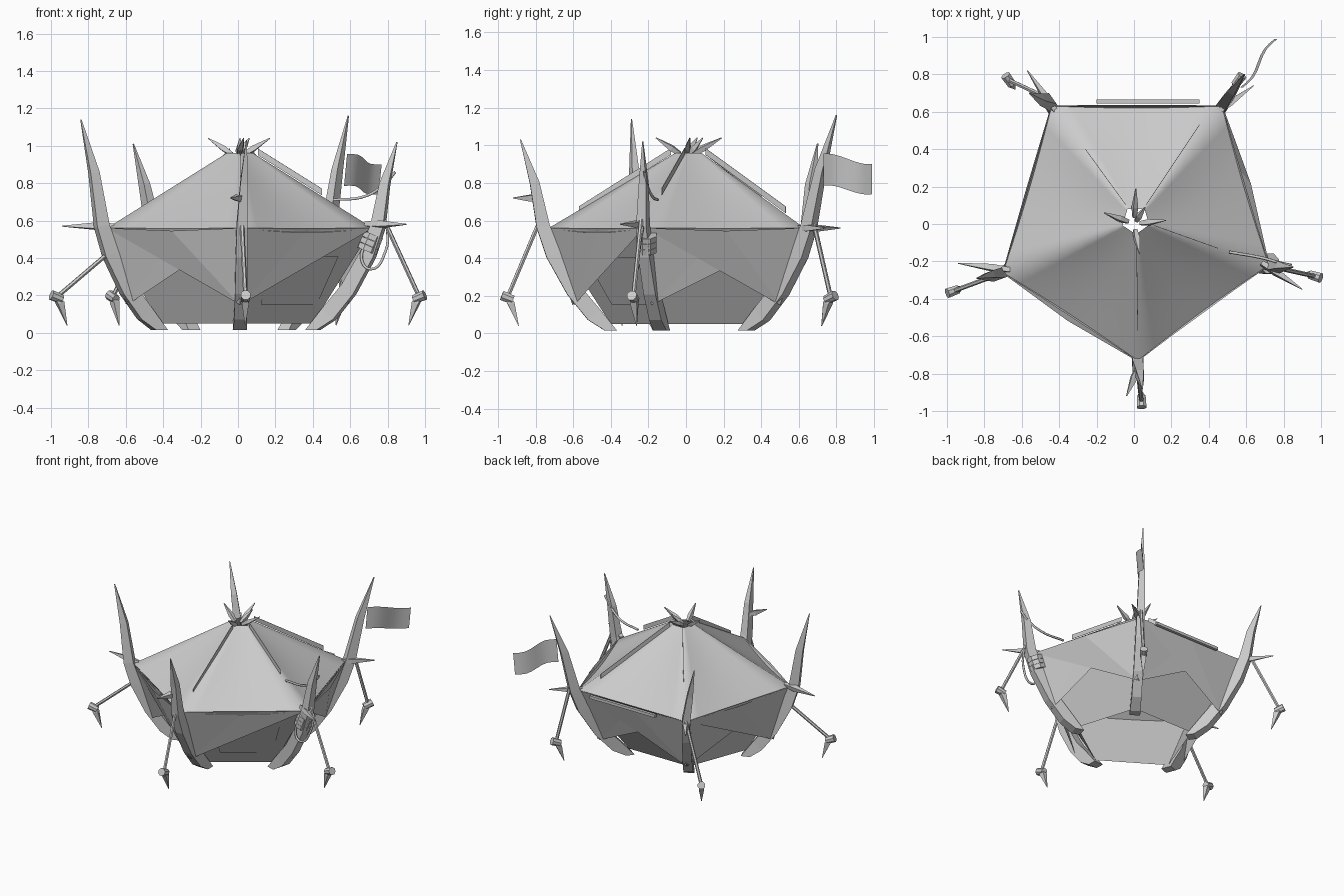
import bpy, math
from mathutils import Vector as V

cube = bpy.data.objects.get("Cube")
if cube:
    bpy.data.objects.remove(cube)

grey = bpy.data.materials.new("plain grey")
grey.use_nodes = True
grey.diffuse_color = (0.6, 0.6, 0.6, 1)
grey.node_tree.nodes["Principled BSDF"].inputs["Base Color"].default_value = (0.6, 0.6, 0.6, 1)


def build(name, verts, faces, smooth=False):
    mesh = bpy.data.meshes.new(name)
    mesh.from_pydata([tuple(v) for v in verts], [], faces)
    for p in mesh.polygons:
        p.use_smooth = smooth
    mesh.materials.append(grey)
    ob = bpy.data.objects.new(name, mesh)
    bpy.context.collection.objects.link(ob)
    return ob


def loft(name, path, radii, side, sides=4, squash=1.0):
    """Tube through path; squash narrows it along the side direction."""
    path = [V(p) for p in path]
    verts, faces = [], []
    for i, p in enumerate(path):
        along = (path[min(i + 1, len(path) - 1)] - path[max(i - 1, 0)]).normalized()
        out = along.cross(side).normalized()
        across = along.cross(out).normalized()
        for k in range(sides):
            a = math.tau * (k + 0.5) / sides
            verts.append(p + radii[i] * (out * math.cos(a) + across * math.sin(a) * squash))
    for i in range(len(path) - 1):
        for k in range(sides):
            n = (k + 1) % sides
            faces.append((i * sides + k, i * sides + n, (i + 1) * sides + n, (i + 1) * sides + k))
    last = (len(path) - 1) * sides
    faces += [tuple(reversed(range(sides))), tuple(range(last, last + sides))]
    return build(name, verts, faces)


def spike(name, a, b, r):
    a, b = V(a), V(b)
    loft(name, [a, a.lerp(b, 0.35), b], [r * 0.7, r, 0.003], V((0.3, 0.2, 1)))


def rope(name, points, r):
    curve = bpy.data.curves.new(name, "CURVE")
    curve.dimensions = "3D"
    curve.bevel_depth, curve.bevel_resolution, curve.resolution_u = r, 1, 6
    s = curve.splines.new("BEZIER")
    s.bezier_points.add(len(points) - 1)
    for bp, p in zip(s.bezier_points, points):
        bp.co = p
        bp.handle_left_type = bp.handle_right_type = "AUTO"
    curve.materials.append(grey)
    bpy.context.collection.objects.link(bpy.data.objects.new(name, curve))


# Five posts: name, foot, eave corner, tip, stake, barb tip, height where the tie pole starts
posts = [
    ("front", (0.01, -0.40), (0.02, -0.73), (0.045, -0.88, 1.03), (0.04, -0.95), (-0.04, -0.92, 0.72), 0.57),
    ("left", (0.40, -0.13), (0.72, -0.22), (0.85, -0.23, 1.02), (0.97, -0.28), (0.90, -0.35, 0.58), 0.61),
    ("back_left", (0.26, 0.32), (0.47, 0.63), (0.59, 0.80, 1.16), (0.56, 0.77), (0.64, 0.74, 0.56), 0.59),
    ("back_right", (-0.25, 0.32), (-0.44, 0.63), (-0.56, 0.70, 1.01), (-0.67, 0.77), (-0.57, 0.82, 0.56), 0.59),
    ("right", (-0.42, -0.13), (-0.70, -0.26), (-0.84, -0.29, 1.14), (-0.97, -0.36), (-0.94, -0.21, 0.57), 0.42),
]
feet = [V((*p[1], 0.05)) for p in posts]
eaves = [V((*p[2], 0.56)) for p in posts]
lows = []

for name, foot, corner, tip, stake, barb, tie in posts:
    foot, corner, tip = V((*foot, 0.015)), V((*corner, 0.57)), V(tip)
    outward = V((corner.x, corner.y, 0)).normalized()
    side = V((-outward.y, outward.x, 0))
    mid = corner + outward * 0.03

    # Curved tusk post, cut flat at the ground
    def at(f, z):
        p = foot.lerp(mid, f)
        return V((p.x, p.y, z))
    upper = mid.lerp(tip, 0.5) - outward * 0.015
    path = [foot, at(0.25, 0.1), at(0.55, 0.23), at(0.85, 0.42), mid, upper, tip]
    post = loft(name + "_post", path, [0.066, 0.06, 0.058, 0.055, 0.05, 0.036, 0.004], side, squash=0.8)
    for v in post.data.vertices[:4]:
        v.co.z = 0.015
    lows.append(at(0.46, 0.15) + outward * 0.03)

    # Cross spike, tie pole and stake
    barb = V(barb)
    start = V((corner.x, corner.y, barb.z)) - outward * (0.04 if barb.z < 0.6 else -0.04)
    spike(name + "_barb", start, barb, 0.024)
    head = V((*stake, 0.19))
    pole_top = V((corner.x, corner.y, tie)) + outward * (0.06 if tie > 0.5 else 0)
    loft(name + "_tie_pole", [pole_top, head], [0.012, 0.012], side, 6)
    axis = outward * 0.03 + V((0, 0, 0.012))
    loft(name + "_stake_head", [head - axis, head + axis], [0.025, 0.028], side, 8)
    loft(name + "_stake_point", [head, head - outward * 0.02 - V((0, 0, 0.03)),
         head - outward * 0.06 - V((0, 0, 0.15))], [0.02, 0.026, 0.002], side)

# Smooth pentagonal canopy with slack cloth between the ridges and an open crown
apex, steps, rings = V((0.01, 0.02, 0.96)), 8, 9
rim = []
for i in range(5):
    a, b = eaves[i], eaves[(i + 1) % 5]
    for k in range(steps):
        t = k / steps
        rim.append((a.lerp(b, t), math.sin(math.pi * t)))
n = len(rim)
verts, faces = [], []
for j in range(rings + 1):
    t = j / rings
    for p, bow in rim:
        q = apex.lerp(p, 0.1 + 0.9 * t)
        q.z = apex.z + (p.z - apex.z) * t - bow * (0.01 * math.sin(math.pi * t) + 0.025 * t)
        verts.append(q)
for j in range(rings):
    for k in range(n):
        m = (k + 1) % n
        faces.append((j * n + k, (j + 1) * n + k, (j + 1) * n + m, j * n + m))
build("canopy", verts, faces, True)

# Sloping walls around an open base, with cloth flaps hanging from the eaves
for i, spread in enumerate((0.01, 0.04, 0.015, 0.015, 0.035)):
    j = (i + 1) % 5
    side_name = posts[i][0] + "_to_" + posts[j][0]
    build(side_name + "_wall", [feet[i], feet[j], eaves[j], eaves[i]], [(0, 1, 2, 3)])
    middle = (eaves[i] + eaves[j]) / 2
    out = V((middle.x, middle.y, 0)).normalized()
    middle -= out * 0.008 + V((0, 0, 0.015))

    def flap(name, low, offset):
        corners = [eaves[i] + out * 0.004, middle + out * offset, eaves[j] + out * 0.004]
        build(name, corners + [low], [(0, 3, 1), (1, 3, 2)])
    flap(side_name + "_flap", lows[i], 0.004)
    if i == 0:
        # Door panel beside the single open flap
        def on_wall(u, v):
            return feet[i].lerp(feet[j], u).lerp(eaves[i].lerp(eaves[j], u), v) + out * 0.006
        build("door", [on_wall(0.24, 0.2), on_wall(0.9, 0.2),
                       on_wall(0.85, 0.7), on_wall(0.22, 0.7)], [(0, 1, 2, 3)])
    else:
        flap(side_name + "_cross_flap", lows[j] + out * 0.01, spread)

# Eave rod along the back
loft("back_eave_rod", [(-0.2, 0.655, 0.55), (0.35, 0.655, 0.55)], [0.015, 0.015], V((0, 0, 1)))

# Thin upright ridge fins on the canopy
for name, end in [("front", (0.02, -0.57, 0.64)), ("left", (0.45, -0.13, 0.735)),
                  ("back_left", (0.35, 0.53, 0.64)), ("back_right", (-0.26, 0.40, 0.72))]:
    end = V(end)
    start = apex + V((end.x, end.y, 0)).normalized() * 0.1 - V((0, 0, 0.01))
    across = V((-end.y, end.x, 0)).normalized() * 0.0015
    up = V((0, 0, 0.035))
    ring = [start - across, end - across, end + across, start + across]
    build(name + "_ridge_fin", ring + [p + up for p in ring],
          [(3, 2, 1, 0), (4, 5, 6, 7), (0, 1, 5, 4), (1, 2, 6, 5), (2, 3, 7, 6), (3, 0, 4, 7)])

# Crown of spikes round the smoke hole
for k, end in enumerate([(-0.16, 0.06), (0.17, 0.02), (0.01, 0.19), (0.03, -0.16), (0.06, 0.09)]):
    base = V((end[0] * 0.2, end[1] * 0.2, 0.955))
    spike("crown_spike_%d" % (k + 1), base, (*end, 1.04), 0.02)

# Waving flag
verts, faces, cols = [], [], 8
for c in range(cols + 1):
    t = c / cols
    wave = 0.015 * math.sin(t * math.tau)
    for z, lean in ((0.955 - 0.055 * t, 0.008), (0.785 - 0.045 * t, -0.008)):
        verts.append((0.575 + 0.185 * t + wave * 0.8 + lean, 0.73 + 0.26 * t - wave * 0.6, z + wave * 0.7))
for c in range(cols):
    faces.append((2 * c, 2 * c + 1, 2 * c + 3, 2 * c + 2))
build("flag", verts, faces, True)

# Ropes and bindings tied to the left post
rope("sagging_rope", [(0.51, -0.15, 0.71), (0.68, -0.18, 0.73), (0.79, -0.21, 0.80), (0.84, -0.22, 0.86)], 0.008)
rope("hanging_loop", [(0.80, -0.23, 0.57), (0.79, -0.25, 0.44), (0.71, -0.26, 0.34),
                      (0.66, -0.25, 0.40), (0.72, -0.24, 0.52)], 0.008)
for k, z in enumerate((0.45, 0.48, 0.51)):
    c = V((0.695 + 0.4 * (z - 0.45), -0.21, z))
    loft("rope_binding_%d" % (k + 1), [c - V((0.006, 0, 0.014)), c + V((0.006, 0, 0.014))],
         [0.058, 0.058], V((0, 1, 0)), 8)
